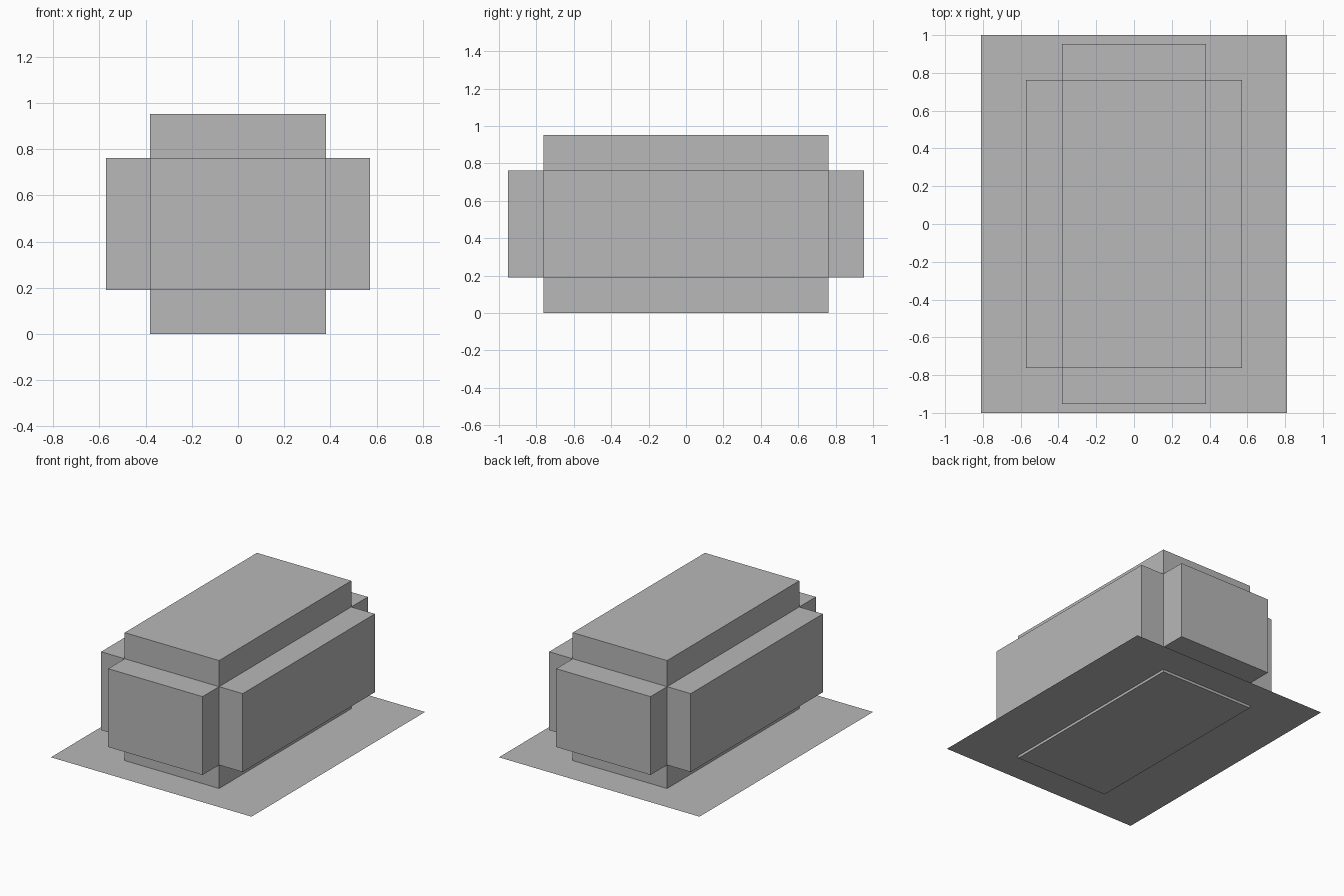
import bpy

# Remove the default cube
cube = bpy.data.objects.get("Cube")
if cube:
    bpy.data.objects.remove(cube, do_unlink=True)

# Single flat grey
grey = bpy.data.materials.new("plain grey")
grey.use_nodes = True
colour = (0.48, 0.48, 0.48, 1)
grey.diffuse_color = colour
grey.node_tree.nodes["Principled BSDF"].inputs["Base Color"].default_value = colour

UNIT = 2 / 2.1              # the base sheet is 2.1 design units long
CORE_X, CORE_Y = 0.4, 0.8   # half sizes of the core
HEIGHT, SLAB = 1.0, 0.2     # core height and slab thickness


def finish(obj, name):
    obj.name = name
    obj.data.name = name
    obj.data.materials.append(grey)


def box(name, centre, size):
    bpy.ops.mesh.primitive_cube_add(size=1, location=[c * UNIT for c in centre])
    obj = bpy.context.object
    obj.scale = [s * UNIT for s in size]
    bpy.ops.object.transform_apply(location=False, rotation=False, scale=True)
    finish(obj, name)


# Central core
mid = HEIGHT / 2
box("core", (0, 0, mid), (2 * CORE_X, 2 * CORE_Y, HEIGHT))

# Raised slabs on the four walls
slab_height = HEIGHT - 2 * SLAB
for side, sign in (("left", 1), ("right", -1)):
    box(side + "_slab", (sign * (CORE_X + SLAB / 2), 0, mid),
        (SLAB, 2 * CORE_Y, slab_height))
for side, sign in (("back", 1), ("front", -1)):
    box(side + "_slab", (0, sign * (CORE_Y + SLAB / 2), mid),
        (2 * CORE_X, SLAB, slab_height))

# Thin base sheet just above the bottom of the core
bpy.ops.mesh.primitive_plane_add(size=1, location=(0, 0, 0.02 * UNIT))
sheet = bpy.context.object
sheet.scale = (1.7 * UNIT, 2.1 * UNIT, 1)
bpy.ops.object.transform_apply(location=False, rotation=False, scale=True)
finish(sheet, "base_sheet")
